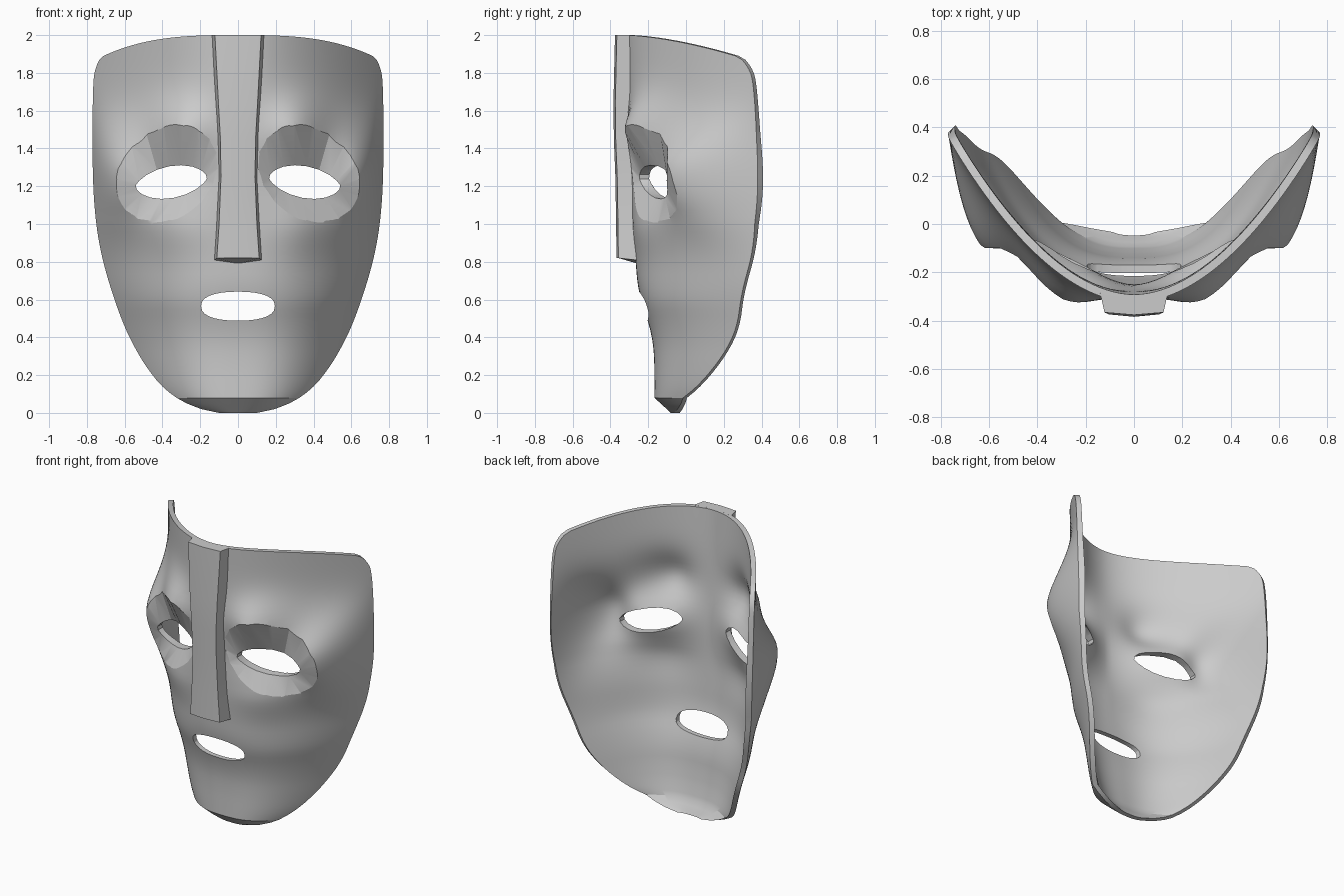
import bpy, bmesh, math
from mathutils import Vector

if "Cube" in bpy.data.objects:
    bpy.data.objects.remove(bpy.data.objects["Cube"])

# Vertical profiles: (z, value)
CENTRE = [(0, -.08), (.08, -.167), (.3, -.167), (.42, -.18), (.5, -.205), (.64, -.255),
          (.8, -.265), (1.0, -.28), (1.4, -.30), (2, -.325)]
WIDTH = [(0, .1), (.02, .2), (.05, .275), (.08, .33), (.13, .395), (.2, .46), (.33, .54), (.46, .605),
         (.7, .688), (.9, .738), (1.1, .762), (1.3, .77), (1.6, .77), (1.8, .766), (1.9, .758),
         (1.95, .745), (2, .712)]
CHIN_FILL = [(0, 0), (.04, .022), (.08, .04), (.12, .03), (.2, .012), (.3, 0)]


def lerp(tab, z):
    z = min(max(z, tab[0][0]), tab[-1][0])
    for (a, p), (b, q) in zip(tab, tab[1:]):
        if z <= b:
            return p + (q - p) * (z - a) / (b - a)


def soft(tab, z, d):
    # averaged lookup, removes the kinks of the table
    return sum(lerp(tab, z + d * k / 4) for k in range(-4, 5)) / 9


def centre(z):
    return soft(CENTRE, z, min(.09, max(0, z - .08), max(0, 2 - z)))


def width(z):
    return soft(WIDTH, z, max(0, min(.09, .4 * z, 2 - z)))


def gauss(x, z, cx, cz, sx, sz):
    return math.exp(-((abs(x) - cx) / sx) ** 2 - ((z - cz) / sz) ** 2)


def base(x, z):
    # the cross-section becomes flatter in the middle towards the chin
    w = width(z)
    p = 1.9 + .8 * min(1, max(0, (1.05 - z) / .45))
    return centre(z) + (1.11 + .19 * max(0, 1 - z)) * w ** 1.9 * (abs(x) / w) ** p


def outer(x, z):
    # brow, cheekbone and lower cheek swell forward around each eye
    b = (.12 * gauss(x, z, .32, 1.48, .165, .17)
         + .27 * gauss(x, z, .66, 1.27, .21, .24 if z > 1.27 else .32)
         + .07 * gauss(x, z, .35, 1.03, .2, .2))
    return base(x, z) - b * max(0, 1 - min(1, abs(x) / width(z)) ** 20)


def inner(x, z):
    e = .01
    n = Vector((-(base(x + e, z) - base(x - e, z)) / (2 * e), 1, 0)).normalized()
    p = Vector((x, outer(x, z), z)) + n * .033
    p.y += (.1 * gauss(x, z, .4, 1.25, .25, .24)
            + lerp(CHIN_FILL, z) * max(0, 1 - (x / width(z)) ** 4))
    return p


def make(name, verts, faces):
    bm = bmesh.new()
    vs = [bm.verts.new(v) for v in verts]
    for f in faces:
        bm.faces.new([vs[i] for i in f])
    bmesh.ops.recalc_face_normals(bm, faces=bm.faces)
    me = bpy.data.meshes.new(name)
    bm.to_mesh(me)
    bm.free()
    ob = bpy.data.objects.new(name, me)
    bpy.context.collection.objects.link(ob)
    return ob


def loft(name, rings):
    # closed solid through rings of equal length
    n = len(rings[0])
    verts = [p for r in rings for p in r]
    faces = [(k * n + i, k * n + (i + 1) % n, (k + 1) * n + (i + 1) % n, (k + 1) * n + i)
             for k in range(len(rings) - 1) for i in range(n)]
    last = (len(rings) - 1) * n
    faces += [tuple(range(n)), tuple(range(last, last + n))]
    return make(name, verts, faces)


# Curved face shell
rows = [0, .02, .05, .08, .11, .14] + [.14 + (2 - .14) * i / 50 for i in range(1, 51)]
NC = 65
front, back = [], []
for zr in rows:
    for c in range(NC):
        t = math.sin((c / (NC - 1) - .5) * math.pi * .88) / math.sin(math.pi * .44)
        z = zr - .11 * max(0, (zr - 1.5) / .5) ** 2 * abs(t) ** 3
        x = width(zr) * t
        front.append(Vector((x, outer(x, z), z)))
        back.append(inner(x, z))
N, R = len(front), len(rows)
faces = []
for r in range(R - 1):
    for c in range(NC - 1):
        q = (r * NC + c, r * NC + c + 1, (r + 1) * NC + c + 1, (r + 1) * NC + c)
        faces += [q, tuple(i + N for i in reversed(q))]
rim = (list(range(NC)) + [r * NC + NC - 1 for r in range(1, R)]
       + [(R - 1) * NC + c for c in range(NC - 2, -1, -1)] + [r * NC for r in range(R - 2, 0, -1)])
for a, b in zip(rim, rim[1:] + rim[:1]):
    faces.append((a, a + N, b + N, b))
shell = make("face_shell", front + back, faces)

# Eye sockets: faceted cone from a large rim to an almond opening
cutters = []
for s in (-1, 1):
    rings = [[], [], [], []]
    for i in range(18):
        a = 2 * math.pi * i / 18
        ca, sa = math.cos(a), math.sin(a)
        rx, rz = .375 + .268 * ca - .03 * sa, 1.265 + .256 * sa - .03 * ca
        hx = .353 + .188 * ca - .02 * sa
        hz = 1.222 + .088 * math.copysign(abs(sa) ** 1.25, sa) - .017 * ca
        hole = Vector((hx, inner(hx, hz).y - .045, hz))
        edge = hole.lerp(Vector((rx, outer(rx, rz), rz)), 1.14)
        pts = [Vector((edge.x, -.8, edge.z)), edge, hole, Vector((hx, .5, hz))]
        for ring, p in zip(rings, pts):
            ring.append((p.x * s, p.y, p.z))
    cutters.append(loft("eye_cutter", rings))

# Mouth opening
mouth = []
for i in range(28):
    a = 2 * math.pi * i / 28
    ca, sa = math.cos(a), math.sin(a)
    mouth.append((.195 * math.copysign(abs(ca) ** .9, ca), .565 + .077 * math.copysign(abs(sa) ** .8, sa)))
cutters.append(loft("mouth_cutter", [[(x, y, z) for x, z in mouth] for y in (-.8, .5)]))

bpy.context.view_layer.objects.active = shell
for c in cutters:
    c.hide_render = True
    m = shell.modifiers.new("cut", "BOOLEAN")
    m.operation, m.solver, m.object = "DIFFERENCE", "EXACT", c
    bpy.ops.object.modifier_apply(modifier=m.name)
    bpy.data.objects.remove(c)

# Nose strip running from the forehead: (z, back half-width, front half-width, front y)
rings = []
for z, wo, wi, y in [(.82, .127, .112, -.358), (1.0, .115, .1, -.36), (1.25, .102, .09, -.364),
                     (1.45, .108, .093, -.372), (1.65, .12, .104, -.374), (2, .14, .122, -.366)]:
    ys, yc = outer(wo, z) + .012, outer(0, z) + .012
    low = z == .82
    zb = z - .012 * low
    rings.append([(-wo, ys, zb), (-wi, y, z), (0, y - .01, z), (wi, y, z), (wo, ys, zb),
                  (0, yc, z - .03 * low)])
nose = loft("nose_strip", rings)

for ob in (shell, nose):
    bpy.ops.object.select_all(action="DESELECT")
    ob.select_set(True)
    bpy.context.view_layer.objects.active = ob
    bpy.ops.object.shade_smooth_by_angle(angle=math.radians(22))
